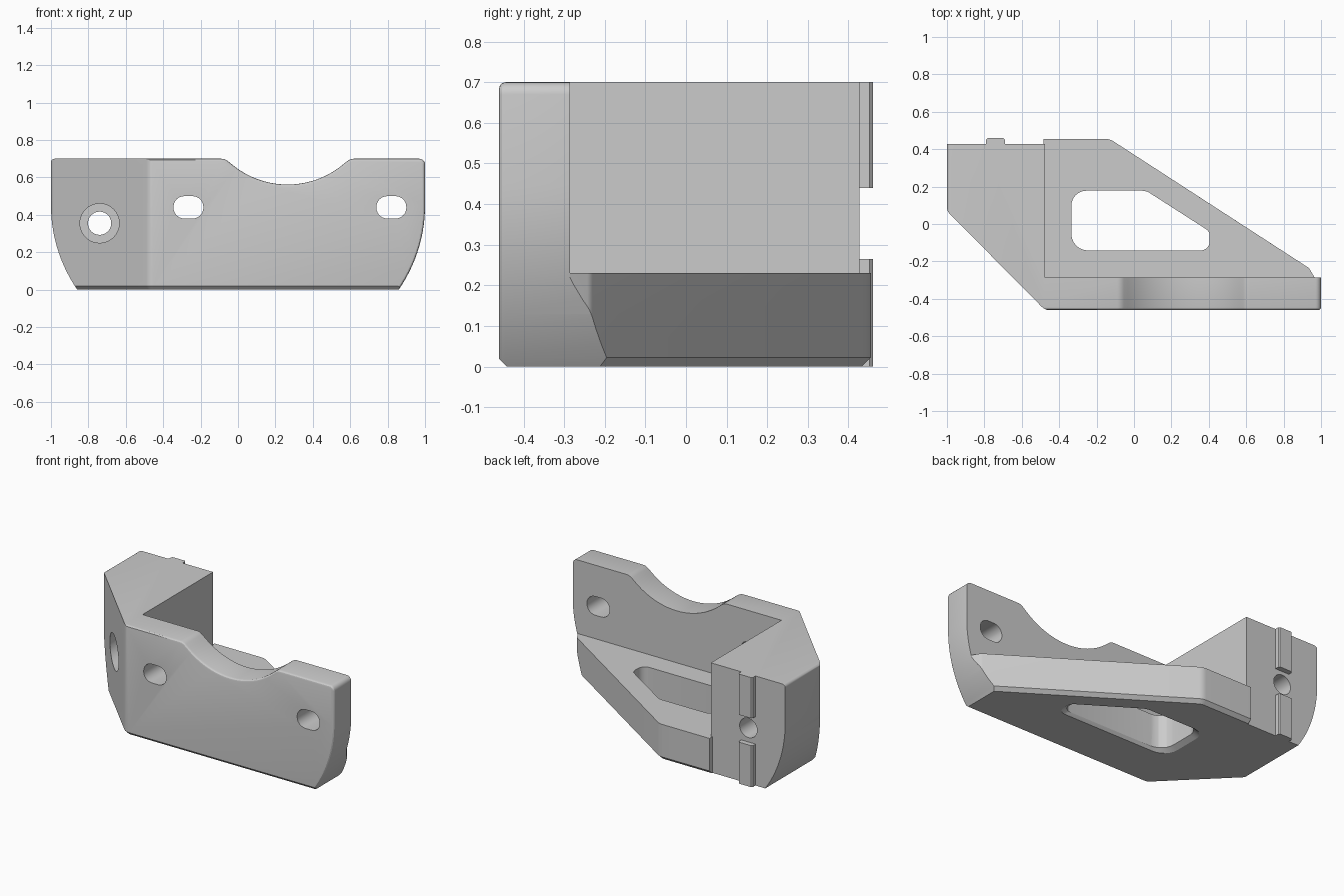
import bpy, bmesh, math
from mathutils import Vector

cube = bpy.data.objects.get("Cube")
if cube:
    bpy.data.objects.remove(cube)

grey = bpy.data.materials.new("plain grey")
grey.use_nodes = True
colour = (0.6, 0.6, 0.6, 1)
grey.diffuse_color = colour
grey.node_tree.nodes["Principled BSDF"].inputs["Base Color"].default_value = colour


def rounded(corners, steps=6):
    """Outline from (u, v, radius) corners; corners with a radius become arcs."""
    out = []
    for i, (u, v, r) in enumerate(corners):
        p = Vector((u, v))
        if r == 0:
            out.append(p)
            continue
        a = (Vector(corners[i - 1][:2]) - p).normalized()
        b = (Vector(corners[(i + 1) % len(corners)][:2]) - p).normalized()
        half = math.acos(max(-1, min(1, a.dot(b)))) / 2
        centre = p + (a + b).normalized() * (r / math.sin(half))
        reach = r / math.tan(half)
        start, end = p + a * reach - centre, p + b * reach - centre
        sweep = math.pi - 2 * half
        for k in range(steps + 1):
            t = k / steps
            ray = start * math.sin((1 - t) * sweep) + end * math.sin(t * sweep)
            out.append(centre + ray / math.sin(sweep))
    return out


def circle(u, v, r, steps=40):
    return [Vector((u + r * math.cos(math.tau * k / steps),
                    v + r * math.sin(math.tau * k / steps))) for k in range(steps)]


def prism(name, outline, lo, hi, axis="Z", bevel=None, scales=(1, 1)):
    """Extrude an outline; bevel is (edge rule, width, segments)."""
    bm = bmesh.new()
    mid = sum(outline, Vector((0, 0))) / len(outline)
    rings = []
    for level, scale in zip((lo, hi), scales):
        points = [mid + (p - mid) * scale for p in outline]
        rings.append([bm.verts.new((p.x, p.y, level) if axis == "Z" else (p.x, level, p.y))
                      for p in points])
    for i in range(len(outline)):
        bm.faces.new((rings[0][i - 1], rings[0][i], rings[1][i], rings[1][i - 1]))
    bm.faces.new(rings[0][::-1])
    bm.faces.new(rings[1])
    bmesh.ops.recalc_face_normals(bm, faces=bm.faces)
    if bevel:
        rule, width, segments = bevel
        edges = [e for e in bm.edges if rule(e.verts[0].co, e.verts[1].co)]
        bmesh.ops.bevel(bm, geom=edges, offset=width, segments=segments,
                        profile=0.5, affect="EDGES", clamp_overlap=True)
    mesh = bpy.data.meshes.new(name)
    bm.to_mesh(mesh)
    bm.free()
    mesh.materials.append(grey)
    obj = bpy.data.objects.new(name, mesh)
    bpy.context.collection.objects.link(obj)
    return obj


def combine(body, tool, operation):
    """Boolean a tool into the body, then discard the tool."""
    mod = body.modifiers.new("boolean", "BOOLEAN")
    mod.object, mod.operation, mod.solver = tool, operation, "EXACT"
    bpy.context.view_layer.update()
    result = bpy.data.meshes.new_from_object(
        body.evaluated_get(bpy.context.evaluated_depsgraph_get()))
    body.modifiers.clear()
    body.data = result
    bpy.data.objects.remove(tool)


TOP, SHELF = 0.70, 0.23
FRONT, WALL_BACK, BLOCK_BACK, INNER = -0.46, -0.285, 0.427, -0.475


# Front wall and angled end block, one L-shaped plan
def front_rim(a, b):
    slanted = max(a.x + a.y, b.x + b.y) < -0.85 and max(a.y, b.y) < 0.12
    return max(a.z, b.z) < 1e-4 and (slanted or max(a.y, b.y) < FRONT + 0.01)


plan = rounded([(-1.0005, BLOCK_BACK, 0), (-1.0005, 0.07, 0.05), (-0.475, FRONT - 0.001, 0.06),
                (1.1, FRONT - 0.001, 0), (1.1, WALL_BACK, 0),
                (INNER, WALL_BACK, 0), (INNER, BLOCK_BACK, 0)])
body = prism("bracket_body", plan, 0, TOP + 0.05, bevel=(front_rim, 0.02, 1))

# Low triangular shelf behind the wall
root = INNER - 0.01
shelf_plan = rounded([(root, 0.455, 0), (-0.13, 0.455, 0.08), (0.935, -0.235, 0.04),
                      (0.965, WALL_BACK, 0), (0.965, -0.35, 0), (root, -0.35, 0)])


def shelf_rim(a, b):
    return (max(a.z, b.z) < 1e-4 and min(a.y, b.y) > WALL_BACK - 0.01
            and abs(a.x - b.x) > 1e-4)


combine(body, prism("shelf", shelf_plan, 0, SHELF, bevel=(shelf_rim, 0.022, 1)), "UNION")

# Front silhouette: curved ends and a scooped top edge
R, BEND = 0.79, 0.45
levels = [BEND - 0.5 * k / 14 for k in range(15)]
side = [(1 - R + math.sqrt(R * R - (z - BEND) ** 2), z, 0) for z in levels]
scoop_r, scoop_x, scoop_z, lip = 0.464, 0.265, 1.026, 0.335
angles = [math.radians(40 - 80 * k / 20) for k in range(21)]
scoop = [(scoop_x + scoop_r * math.sin(t), scoop_z - scoop_r * math.cos(t), 0) for t in angles]
silhouette = rounded(
    [(-1, TOP, 0.02)] + [(-x, z, 0) for x, z, _ in side]
    + side[::-1] + [(1, TOP, 0.03), (scoop_x + lip, TOP, 0.06)]
    + scoop + [(scoop_x - lip, TOP, 0.06)])
front_edge = (lambda a, b: max(a.y, b.y) < FRONT + 1e-4, 0.015, 3)
combine(body, prism("silhouette", silhouette, FRONT, 0.6, "Y", front_edge), "INTERSECT")

# Rounded window through the shelf, flared underneath
window = rounded([(-0.335, 0.178, 0.08), (0.065, 0.178, 0.08),
                  (0.405, -0.04, 0.045), (0.405, -0.142, 0.05), (-0.335, -0.142, 0.09)])
combine(body, prism("window", window, -0.05, 0.4), "DIFFERENCE")
combine(body, prism("window_flare", window, -0.1, 0.1, scales=(1.516, 0.656)), "DIFFERENCE")

# Two mounting slots in the wall
for x in (-0.265, 0.82):
    slot = rounded([(x - 0.08, 0.38, 0.058), (x + 0.08, 0.38, 0.058),
                    (x + 0.08, 0.5, 0.058), (x - 0.08, 0.5, 0.058)])
    combine(body, prism("slot", slot, -0.6, -0.2, "Y"), "DIFFERENCE")

# Locating ribs on the back of the block
rib = [Vector(p) for p in ((-0.79, 0.40), (-0.69, 0.40), (-0.69, 0.452),
                           (-0.698, 0.46), (-0.782, 0.46), (-0.79, 0.452))]
for lo, hi in ((0, 0.265), (0.44, TOP)):
    combine(body, prism("rib", rib, lo, hi), "UNION")

# Counterbored screw hole through the block
combine(body, prism("hole", circle(-0.74, 0.355, 0.062), -0.6, 0.6, "Y"), "DIFFERENCE")
combine(body, prism("counterbore", circle(-0.74, 0.355, 0.105), -0.6, 0.1, "Y"), "DIFFERENCE")

bpy.ops.object.select_all(action="DESELECT")
body.select_set(True)
bpy.context.view_layer.objects.active = body
bpy.ops.object.shade_smooth_by_angle(angle=math.radians(28))
